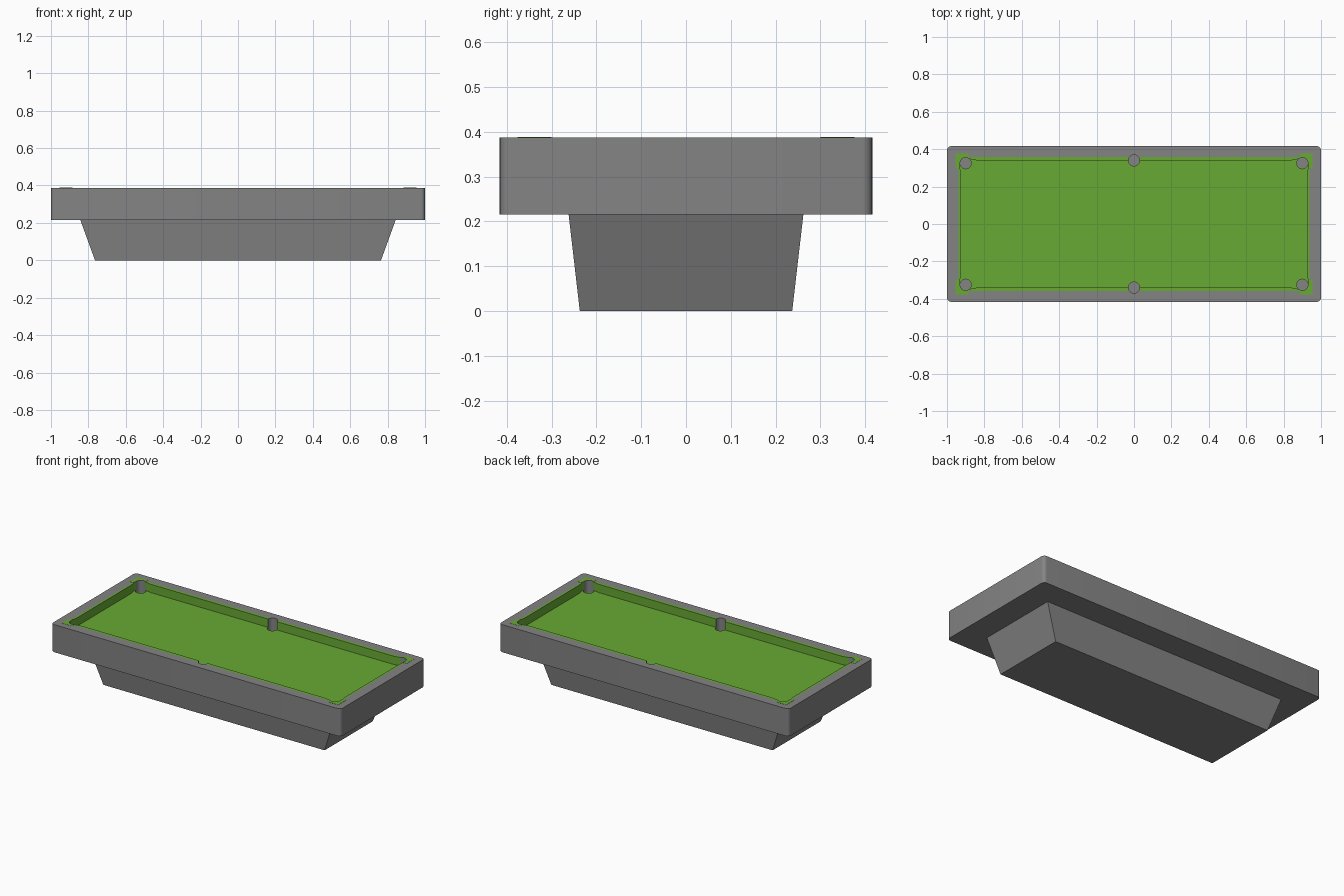
import bpy
import bmesh
import math
from mathutils import Matrix

if "Cube" in bpy.data.objects:
    bpy.data.objects.remove(bpy.data.objects["Cube"], do_unlink=True)

RIM_TOP, BED_Z, BODY_Z, WELL_Z = 0.387, 0.335, 0.215, 0.25


def material(name, rgb):
    m = bpy.data.materials.new(name)
    m.use_nodes = True
    m.diffuse_color = (*rgb, 1)
    m.node_tree.nodes["Principled BSDF"].inputs["Base Color"].default_value = (*rgb, 1)
    return m


grey = material("grey body", (0.23, 0.23, 0.23))
green = material("green felt", (0.14, 0.40, 0.035))


def finish(bm, name, mat):
    bmesh.ops.recalc_face_normals(bm, faces=bm.faces[:])
    me = bpy.data.meshes.new(name)
    bm.to_mesh(me)
    bm.free()
    me.materials.append(mat)
    ob = bpy.data.objects.new(name, me)
    bpy.context.collection.objects.link(ob)
    return ob


def add_box(bm, x0, x1, y0, y1, z0, z1):
    centre = Matrix.Translation(((x0 + x1) / 2, (y0 + y1) / 2, (z0 + z1) / 2))
    size = Matrix.Diagonal((x1 - x0, y1 - y0, z1 - z0, 1))
    return bmesh.ops.create_cube(bm, size=1, matrix=centre @ size)["verts"]


def slab(name, hx, hy, z0, z1, mat):
    bm = bmesh.new()
    add_box(bm, -hx, hx, -hy, hy, z0, z1)
    return finish(bm, name, mat)


def select_only(ob):
    bpy.ops.object.select_all(action="DESELECT")
    ob.select_set(True)
    bpy.context.view_layer.objects.active = ob


def cut(ob, cutter):
    mod = ob.modifiers.new("cut", "BOOLEAN")
    mod.operation = "DIFFERENCE"
    mod.solver = "EXACT"
    mod.material_mode = "TRANSFER"
    mod.object = cutter
    select_only(ob)
    bpy.ops.object.modifier_apply(modifier=mod.name)


# Tapered pedestal
bm = bmesh.new()
for v in add_box(bm, -0.843, 0.843, -0.262, 0.262, 0, BODY_Z):
    if v.co.z < 0.1:
        v.co.x *= 0.907
        v.co.y *= 0.905
finish(bm, "pedestal", grey)

# Table body with rounded upright corners
bm = bmesh.new()
add_box(bm, -1, 1, -0.416, 0.416, BODY_Z, RIM_TOP)
uprights = [e for e in bm.edges if abs(e.verts[0].co.z - e.verts[1].co.z) > 0.1]
bmesh.ops.bevel(bm, geom=uprights, offset=0.022, segments=5, profile=0.5, affect="EDGES")
rim = finish(bm, "table_body", grey)

# Felt block forming the bed and the cushions
felt = slab("felt_bed_and_cushions", 0.938, 0.358, WELL_Z, RIM_TOP, green)

# Felt patches around the corner pockets
bm = bmesh.new()
for sx in (-1, 1):
    for sy in (-1, 1):
        xs = sorted((sx * 0.885, sx * 0.955))
        ys = sorted((sy * 0.30, sy * 0.376))
        add_box(bm, *xs, *ys, 0.38, RIM_TOP + 0.001)
patches = finish(bm, "corner_felt", green)

# Cutter for the well that holds the felt
well = slab("well_cutter", 0.938, 0.358, WELL_Z, 0.5, grey)

# Cutter for the playing area, flared at the corners
corner = [(0.925, 0.27), (0.932, 0.31), (0.918, 0.348), (0.88, 0.348), (0.84, 0.34)]
outline = corner + [(-x, y) for x, y in reversed(corner)]
outline += [(-x, -y) for x, y in outline]
bm = bmesh.new()
face = bm.faces.new([bm.verts.new((x, y, BED_Z)) for x, y in outline])
top = bmesh.ops.extrude_face_region(bm, geom=[face])["geom"]
bmesh.ops.translate(bm, vec=(0, 0, 0.2),
                    verts=[g for g in top if isinstance(g, bmesh.types.BMVert)])
playing_area = finish(bm, "playing_area_cutter", green)

# Cutter for the six pockets
bm = bmesh.new()
for sy in (-1, 1):
    for x, y in ((-0.9, 0.325), (0, 0.34), (0.9, 0.325)):
        bmesh.ops.create_cone(bm, cap_ends=True, segments=24, radius1=0.03, radius2=0.03,
                              depth=0.2, matrix=Matrix.Translation((x, sy * y, 0.37)))
pockets = finish(bm, "pocket_cutter", grey)

cut(rim, well)
cut(felt, playing_area)
cut(patches, playing_area)
for part in (rim, felt, patches):
    cut(part, pockets)

for cutter in (well, playing_area, pockets):
    bpy.data.objects.remove(cutter, do_unlink=True)

for part in (rim, felt, patches):
    select_only(part)
    bpy.ops.object.shade_smooth_by_angle(angle=math.radians(30))
